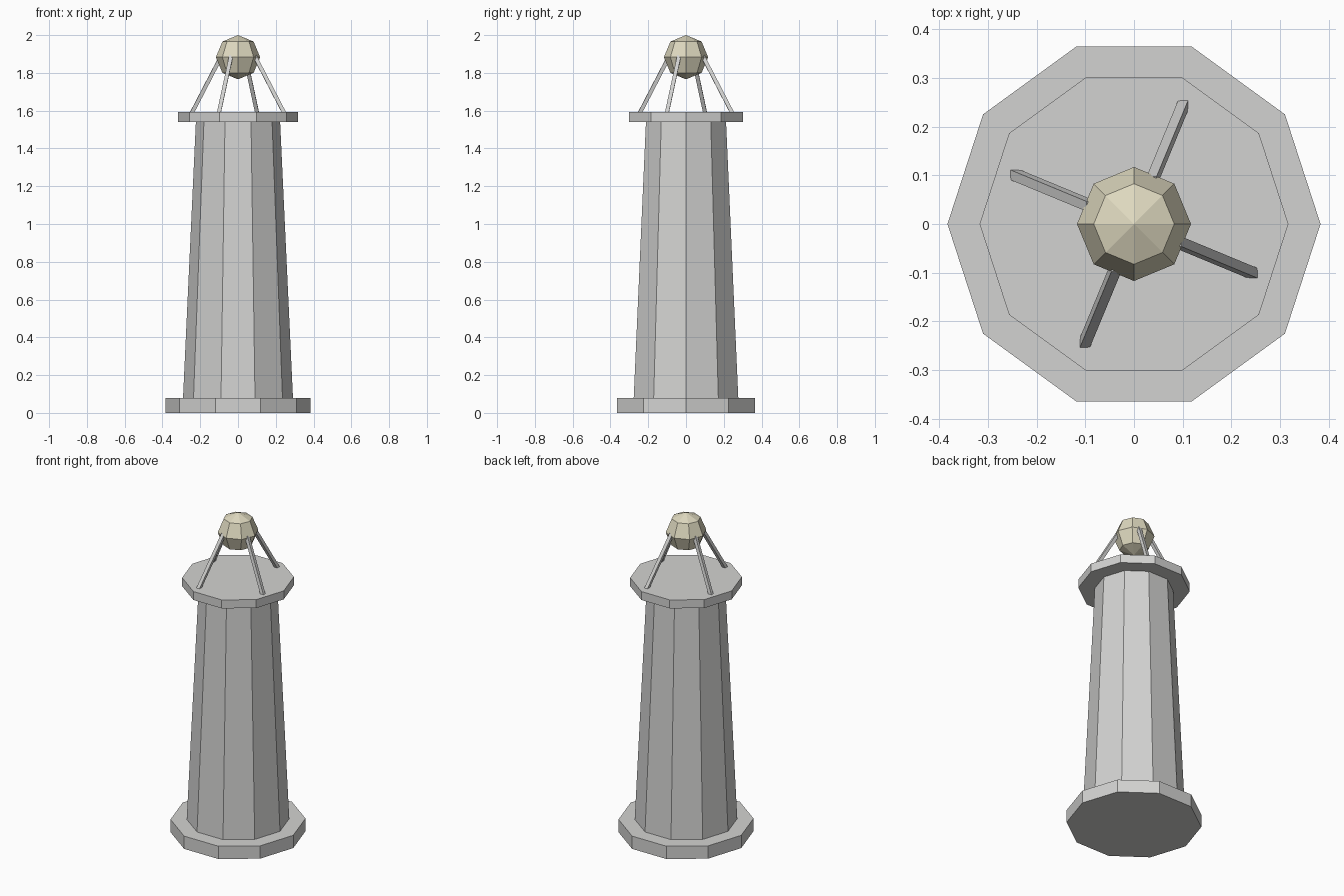
import bpy, bmesh, math
from mathutils import Vector

if "Cube" in bpy.data.objects:
    bpy.data.objects.remove(bpy.data.objects["Cube"])


def material(name, rgb):
    m = bpy.data.materials.new(name)
    m.diffuse_color = (*rgb, 1)
    m.use_nodes = True
    m.node_tree.nodes["Principled BSDF"].inputs["Base Color"].default_value = m.diffuse_color
    return m


STONE = material("light grey", (0.65, 0.65, 0.64))
LAMP = material("pale cream", (0.73, 0.69, 0.52))


def loft(name, mat, rings):
    """Join rings of points into a closed solid; a one-point ring is a pole."""
    bm = bmesh.new()
    rows = [[bm.verts.new(p) for p in ring] for ring in rings]
    n = max(len(r) for r in rows)
    for a, b in zip(rows, rows[1:]):
        for i in range(n):
            j = (i + 1) % n
            quad = [a[i % len(a)], a[j % len(a)], b[j % len(b)], b[i % len(b)]]
            bm.faces.new(list(dict.fromkeys(quad)))
    for cap in (rows[0], rows[-1]):
        if len(cap) > 2:
            bm.faces.new(cap)
    bmesh.ops.recalc_face_normals(bm, faces=bm.faces)
    mesh = bpy.data.meshes.new(name)
    bm.to_mesh(mesh)
    bm.free()
    mesh.materials.append(mat)
    obj = bpy.data.objects.new(name, mesh)
    bpy.context.collection.objects.link(obj)
    return obj


def ring(r, z, n):
    return [(r * math.cos(2 * math.pi * i / n), r * math.sin(2 * math.pi * i / n), z)
            for i in range(n)]


# Ten-sided base, tapered tower and gallery platform
loft("base_plinth", STONE, [ring(0.383, 0, 10), ring(0.383, 0.08, 10)])
loft("tower_shaft", STONE, [ring(0.291, 0.08, 10), ring(0.223, 1.54, 10)])
loft("gallery_platform", STONE, [ring(0.317, 1.54, 10), ring(0.317, 1.593, 10)])

# Eight-sided lamp globe
R, CZ = 0.117, 1.883
h = R * math.sqrt(0.5)
loft("lamp_globe", LAMP, [[(0, 0, CZ - R)], ring(h, CZ - h, 8), ring(R, CZ, 8),
                          ring(h, CZ + h, 8), [(0, 0, CZ + R)]])

# Four leaning square struts, rolled slightly about their own length
for k in range(4):
    a = math.radians(-22.5 + 90 * k)
    out = Vector((math.cos(a), math.sin(a), 0))
    low = out * 0.273 + Vector((0, 0, 1.573))
    high = out * 0.096 + Vector((0, 0, 1.888))
    axis = (high - low).normalized()
    side = Vector((-math.sin(a), math.cos(a), 0))
    face = side.cross(axis)
    section = []
    for i in range(4):
        t = math.radians(22.5 + 90 * i)
        section.append(0.0145 * (math.cos(t) * side + math.sin(t) * face))
    loft(f"lamp_strut_{k + 1}", STONE, [[low + s for s in section],
                                       [high + s for s in section]])
